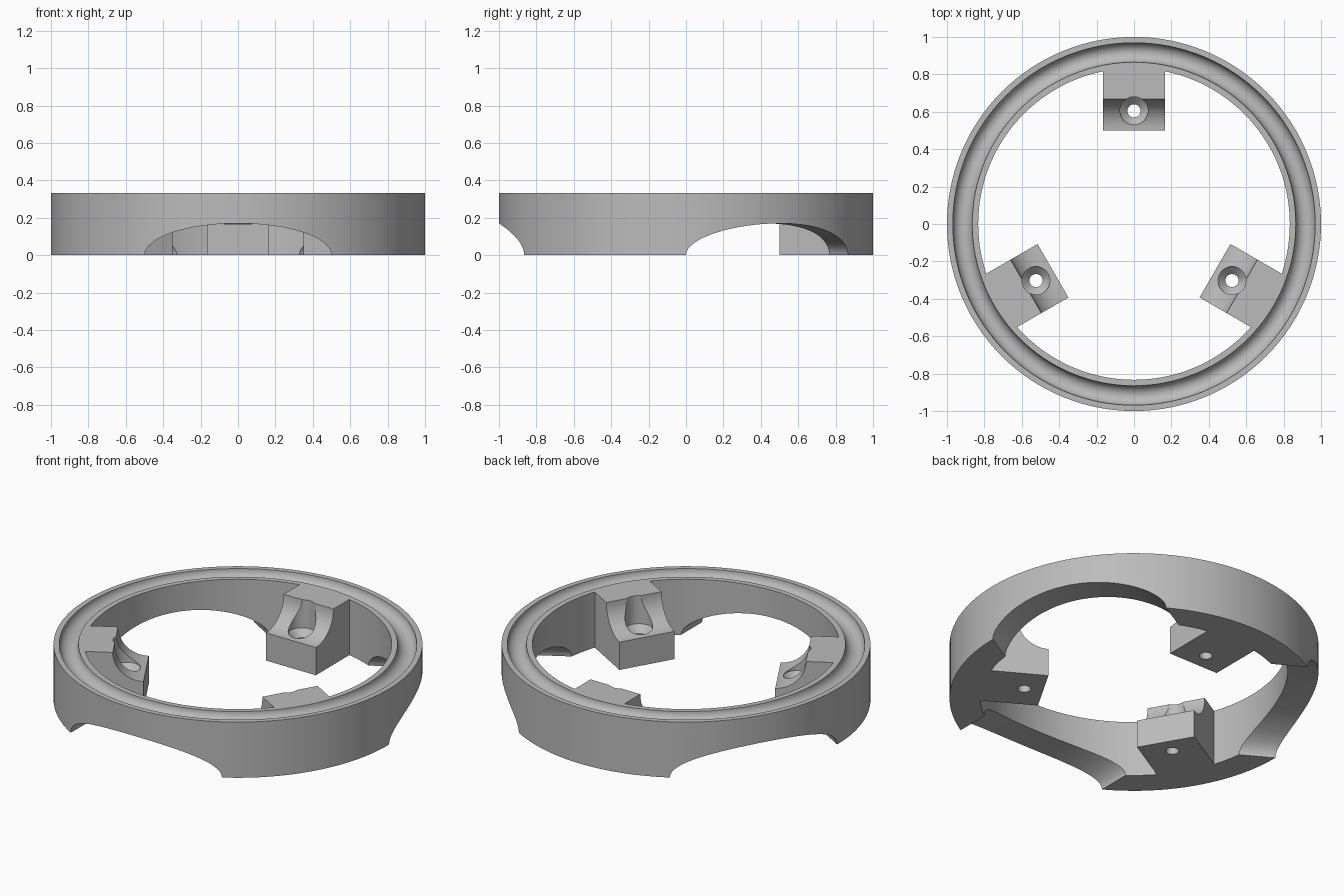
import bpy, bmesh, math
from mathutils import Matrix, Vector

cube = bpy.data.objects.get("Cube")
if cube:
    bpy.data.objects.remove(cube)

HEIGHT = 0.333
INNER = 0.833
SCREW_Y = 0.605
THIRD = math.tau / 3

grey = bpy.data.materials.new("plain grey")
grey.use_nodes = True
grey.diffuse_color = (0.5, 0.5, 0.5, 1)
grey.node_tree.nodes["Principled BSDF"].inputs["Base Color"].default_value = grey.diffuse_color


def finish(bm, name):
    bmesh.ops.recalc_face_normals(bm, faces=bm.faces)
    mesh = bpy.data.meshes.new(name)
    bm.to_mesh(mesh)
    bm.free()
    mesh.materials.append(grey)
    obj = bpy.data.objects.new(name, mesh)
    bpy.context.collection.objects.link(obj)
    return obj


def lathe(name, profile, steps, closed):
    """Turn (radius, z) points around the z axis."""
    bm = bmesh.new()
    verts = [bm.verts.new((r, 0, z)) for r, z in profile]
    pairs = list(zip(verts, verts[1:])) + ([(verts[-1], verts[0])] if closed else [])
    edges = [bm.edges.new(p) for p in pairs]
    bmesh.ops.spin(bm, geom=verts + edges, axis=(0, 0, 1), cent=(0, 0, 0),
                   angle=math.tau, steps=steps)
    bmesh.ops.remove_doubles(bm, verts=bm.verts, dist=0.0001)
    return finish(bm, name)


def prism(name, points, direction):
    """Extrude a flat outline along a direction."""
    bm = bmesh.new()
    face = bm.faces.new([bm.verts.new(p) for p in points])
    out = bmesh.ops.extrude_face_region(bm, geom=[face], use_keep_orig=True)
    moved = [v for v in out["geom"] if isinstance(v, bmesh.types.BMVert)]
    bmesh.ops.translate(bm, verts=moved, vec=Vector(direction))
    return finish(bm, name)


def combine(target, tool, operation):
    mod = target.modifiers.new(operation.lower(), 'BOOLEAN')
    mod.operation = operation
    mod.solver = 'EXACT'
    mod.object = tool
    bpy.context.view_layer.objects.active = target
    bpy.ops.object.modifier_apply(modifier=mod.name)
    bpy.data.objects.remove(tool)


# Ring with a half-round groove in its top face
groove = [(0.917 - 0.052 * math.cos(math.pi * i / 16),
           HEIGHT - 0.052 * math.sin(math.pi * i / 16)) for i in range(17)]
ring = lathe("ring_frame", [(INNER, 0), (INNER, HEIGHT)] + groove + [(1, HEIGHT), (1, 0)],
             128, True)

# Three low elliptical arches through the wall
for i in range(3):
    arch = prism("arch_cutter", [(0.5 * math.cos(math.tau * k / 64), -0.3,
                                  0.17 * math.sin(math.tau * k / 64)) for k in range(64)],
                 (0, -0.9, 0))
    arch.data.transform(Matrix.Rotation(i * THIRD, 4, 'Z'))
    combine(ring, arch, 'DIFFERENCE')

# Three scooped lugs, each with a countersunk screw hole
scoop = [(0.5 + 0.167 * math.sin(math.pi * k / 32),
          HEIGHT - 0.167 * math.cos(math.pi * k / 32)) for k in range(17)]
outline = [(0.84, 0), (0.5, 0)] + scoop + [(0.84, HEIGHT)]
for i in range(3):
    lug = prism("mounting_lug", [(-0.165, y, z) for y, z in outline], (0.33, 0, 0))
    drill = lathe("screw_cutter", [(0, -0.1), (0.035, -0.1), (0.035, 0.125),
                                   (0.075, 0.165), (0.075, 0.5), (0, 0.5)], 32, False)
    drill.data.transform(Matrix.Translation((0, SCREW_Y, 0)))
    combine(lug, drill, 'DIFFERENCE')
    lug.data.transform(Matrix.Rotation(i * THIRD, 4, 'Z'))
    combine(ring, lug, 'UNION')

# Smooth curved walls, keep edges sharp
bpy.ops.object.select_all(action='DESELECT')
ring.select_set(True)
bpy.context.view_layer.objects.active = ring
bpy.ops.object.shade_smooth_by_angle(angle=math.radians(30))
